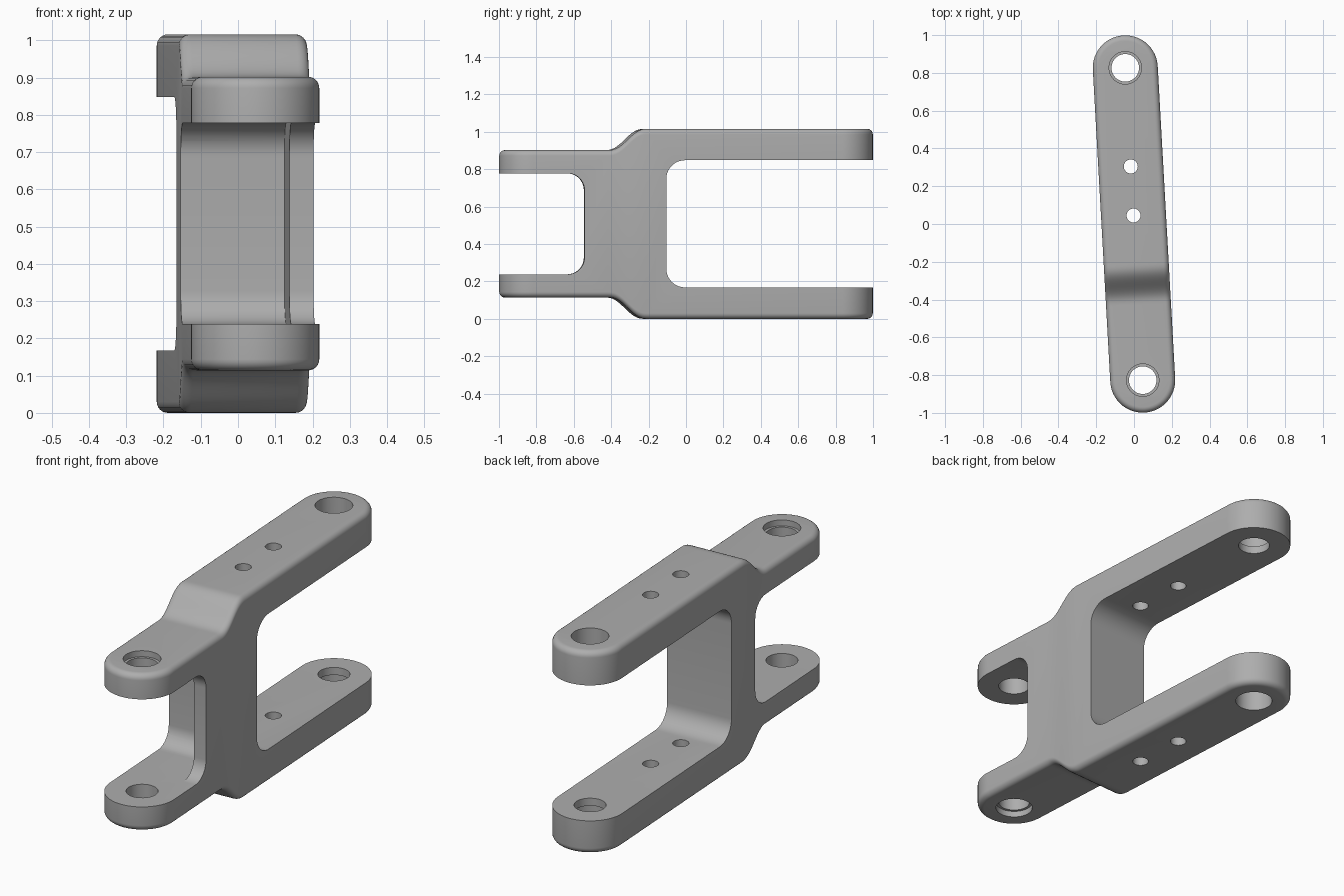
import bpy, bmesh, math
from mathutils import Matrix, Vector

if "Cube" in bpy.data.objects:
    bpy.data.objects.remove(bpy.data.objects["Cube"], do_unlink=True)

MID = 0.508           # height of the symmetry plane
HALF = 0.828          # half distance between the end bores
R = 0.172             # half width of the link
ROUND = 0.03          # rounding of the outer rims
TILT = math.radians(3.2)

grey = bpy.data.materials.new("machined grey")
grey.use_nodes = True
colour = (0.42, 0.42, 0.42, 1)
grey.diffuse_color = colour
grey.node_tree.nodes["Principled BSDF"].inputs["Base Color"].default_value = colour


def make_object(name, bm):
    bmesh.ops.recalc_face_normals(bm, faces=bm.faces[:])
    mesh = bpy.data.meshes.new(name)
    bm.to_mesh(mesh)
    bm.free()
    obj = bpy.data.objects.new(name, mesh)
    bpy.context.collection.objects.link(obj)
    mesh.materials.append(grey)
    return obj


def half_height(y):
    """Outer face height over the mid plane: an S step between the two forks."""
    t = min(max((y + 0.43) / 0.22, 0), 1)
    return 0.394 + 0.114 * t ** 3 * (t * (6 * t - 15) + 10)


def half_outline(inset):
    """One side of the capsule plan, from the front tip to the back tip."""
    r, n = R - inset, 20
    arc = [math.pi / 2 * i / n for i in range(n + 1)]
    # the tips stay slightly open so that every station has two corners
    pts = [(r * math.sin(max(a, 0.02)), -HALF - r * math.cos(a)) for a in arc]
    pts += [(r, -0.43 + 0.22 * i / 20) for i in range(21)]
    pts += [(r * math.sin(max(a, 0.02)), HALF + r * math.cos(a)) for a in reversed(arc)]
    return pts


# Outer body: stacked capsule rings, closed by strips across the top and bottom
bm = bmesh.new()
levels = []
for sign in (-1, 1):
    steps = [math.pi / 2 * i / 6 for i in range(7)]
    for a in (reversed(steps) if sign < 0 else steps):
        inset, drop = ROUND * (1 - math.cos(a)), ROUND * (1 - math.sin(a))
        side = half_outline(inset)
        ring = [(x, y) for x, y in side] + [(-x, y) for x, y in reversed(side)]
        levels.append([bm.verts.new((x, y, MID + sign * (half_height(y) - drop)))
                       for x, y in ring])
count = len(levels[0])
for low, high in zip(levels, levels[1:]):
    for i in range(count):
        j = (i + 1) % count
        bm.faces.new((low[i], low[j], high[j], high[i]))
for ring in (levels[0], levels[-1]):
    for i in range(count // 2 - 1):
        bm.faces.new((ring[i], ring[i + 1], ring[-2 - i], ring[-1 - i]))
body = make_object("double_fork_link", bm)


def slot(name, wall, direction, half_gap, fillet, x0, x1):
    """Rounded slot cutter running from an inner wall out past the fork tips."""
    far = 1.3 * direction
    prof = [(far, -half_gap)]
    for sign in (-1, 1):
        angles = [math.pi / 2 * i / 10 for i in range(11)]
        for a in (angles if sign < 0 else reversed(angles)):
            prof.append((wall + direction * fillet * (1 - math.sin(a)),
                         sign * (half_gap - fillet * (1 - math.cos(a)))))
    prof.append((far, half_gap))
    bm = bmesh.new()
    face = bm.faces.new([bm.verts.new((x0, y, MID + z)) for y, z in prof])
    ext = bmesh.ops.extrude_face_region(bm, geom=[face])["geom"]
    bmesh.ops.translate(bm, vec=(x1 - x0, 0, 0),
                        verts=[v for v in ext if isinstance(v, bmesh.types.BMVert)])
    return make_object(name, bm)


def bore(name, y, radius, z0, z1):
    bm = bmesh.new()
    bmesh.ops.create_cone(bm, cap_ends=True, segments=40, radius1=radius, radius2=radius,
                          depth=z1 - z0,
                          matrix=Matrix.Translation((0, y, (z0 + z1) / 2)))
    return make_object(name, bm)


# Fork openings, and the web pocket that leaves a thin rim on the left side
cutters = [
    slot("back_slot", -0.115, 1, 0.34, 0.1, -0.5, 0.5),
    slot("front_slot", -0.553, -1, 0.27, 0.09, -0.5, 0.5),
    slot("web_pocket", -0.32, -1, 0.27, 0.09, -0.5, 0.107),
]
# Through holes
for y, radius in ((-HALF, 0.073), (HALF, 0.073), (0.045, 0.037), (0.305, 0.037)):
    cutters.append(bore("through_hole", y, radius, -0.3, 1.3))
# Counterbores on the outer faces: shallow in front, deep at the back
for y, depth in ((-HALF, 0.03), (HALF, 0.13)):
    h = half_height(y) - depth
    cutters.append(bore("upper_counterbore", y, 0.086, MID + h, 1.3))
    cutters.append(bore("lower_counterbore", y, 0.086, -0.3, MID - h))

for cutter in cutters:
    cutter.hide_render = True
    mod = body.modifiers.new(cutter.name, 'BOOLEAN')
    mod.operation, mod.solver, mod.object = 'DIFFERENCE', 'EXACT', cutter
bpy.context.view_layer.update()
result = bpy.data.meshes.new_from_object(
    body.evaluated_get(bpy.context.evaluated_depsgraph_get()))
body.modifiers.clear()
body.data = result
for cutter in cutters:
    bpy.data.objects.remove(cutter, do_unlink=True)

# Lay the link at its slight angle and shade it
body.data.transform(Matrix.Rotation(TILT, 4, 'Z'))
bpy.ops.object.select_all(action='DESELECT')
body.select_set(True)
bpy.context.view_layer.objects.active = body
bpy.ops.object.shade_smooth_by_angle(angle=math.radians(30))
